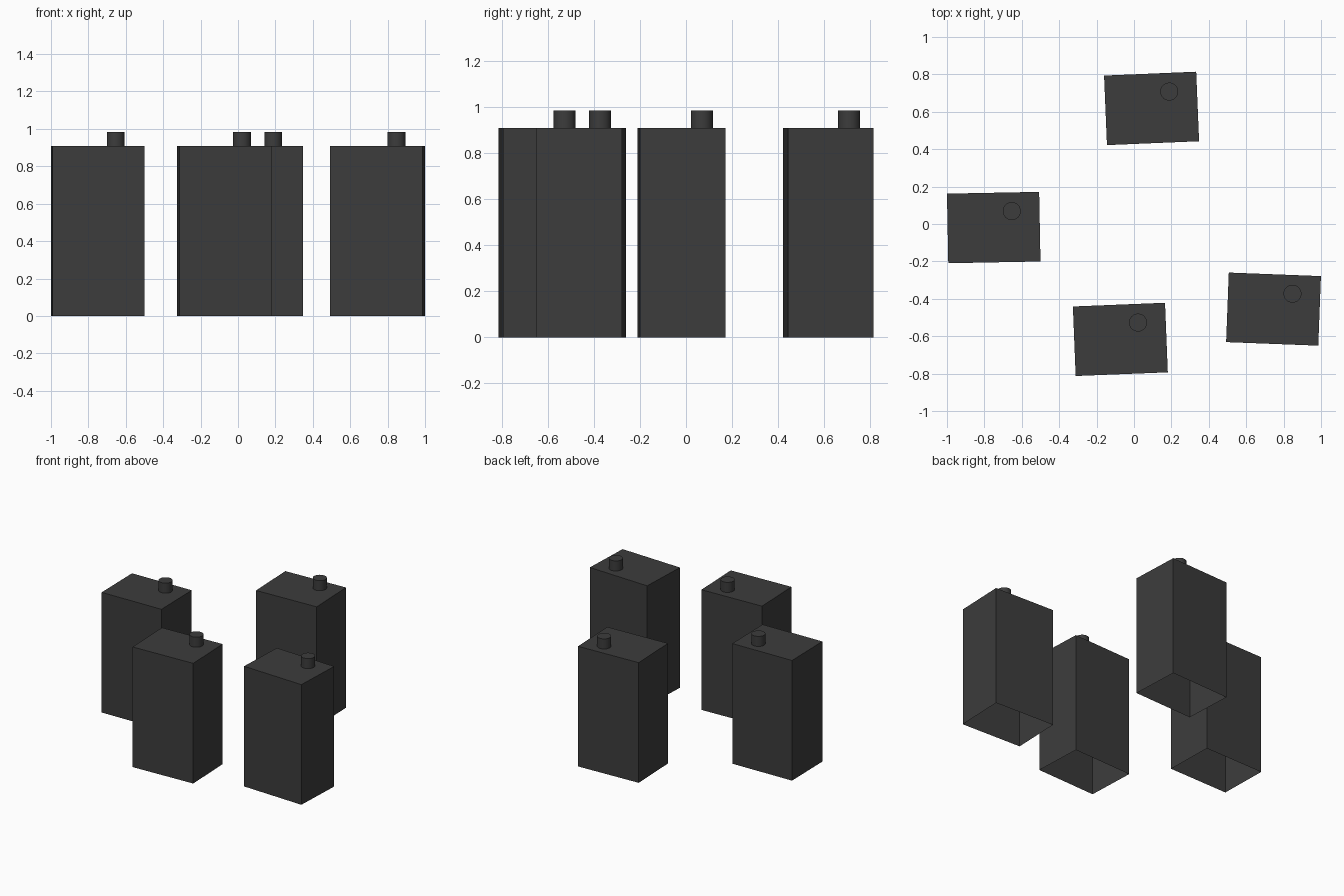
import bpy, bmesh, math
from mathutils import Matrix

cube = bpy.data.objects.get("Cube")
if cube:
    bpy.data.objects.remove(cube, do_unlink=True)

W, D, H = 0.493, 0.372, 0.908      # tower body
R, TOP = 0.048, 0.984              # roof stack

charcoal = bpy.data.materials.new("charcoal")
charcoal.use_nodes = True
colour = (0.045, 0.045, 0.045, 1)
charcoal.diffuse_color = colour
charcoal.node_tree.nodes["Principled BSDF"].inputs["Base Color"].default_value = colour


def add_part(name, bm, place):
    """Drop the downward faces so the part is open below, then place it."""
    bmesh.ops.recalc_face_normals(bm, faces=bm.faces)
    below = [f for f in bm.faces if f.normal.z < -0.9]
    bmesh.ops.delete(bm, geom=below, context='FACES')
    mesh = bpy.data.meshes.new(name)
    bm.to_mesh(mesh)
    bm.free()
    mesh.materials.append(charcoal)
    obj = bpy.data.objects.new(name, mesh)
    obj.matrix_world = place
    bpy.context.collection.objects.link(obj)
    return obj


def tower(name, x, y, turn):
    place = Matrix.Translation((x, y, 0)) @ Matrix.Rotation(math.radians(turn), 4, 'Z')
    # open-bottomed body
    bm = bmesh.new()
    bmesh.ops.create_cube(bm, size=1, matrix=Matrix.Translation((0, 0, H / 2))
                          @ Matrix.Diagonal((W, D, H, 1)))
    add_part(name + "_body", bm, place)
    # round stack on the roof
    bm = bmesh.new()
    bmesh.ops.create_cone(bm, cap_ends=True, segments=32, radius1=R, radius2=R,
                          depth=TOP - H,
                          matrix=Matrix.Translation((0.098, 0.086, (TOP + H) / 2)))
    stack = add_part(name + "_stack", bm, place)
    bpy.ops.object.select_all(action='DESELECT')
    stack.select_set(True)
    bpy.context.view_layer.objects.active = stack
    bpy.ops.object.shade_smooth_by_angle(angle=math.radians(30))


tower("front_tower", -0.073, -0.617, 2.3)
tower("right_tower", -0.75, -0.019, 1.1)
tower("back_tower", 0.094, 0.618, 2.4)
tower("left_tower", 0.746, -0.455, -2.2)
